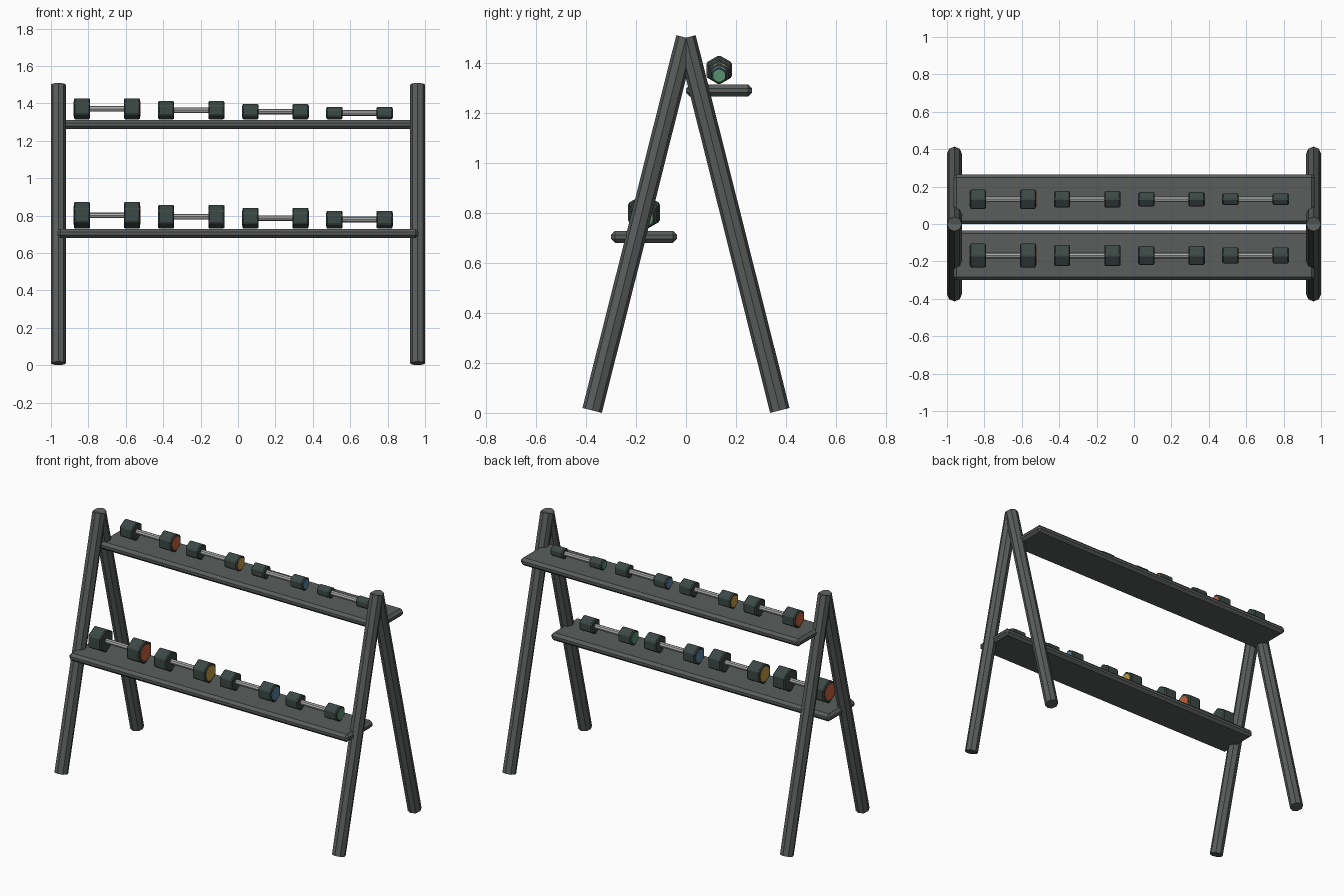
import bpy, math
from mathutils import Vector

if "Cube" in bpy.data.objects:
    bpy.data.objects.remove(bpy.data.objects["Cube"])


def mat(name, rgb):
    m = bpy.data.materials.new(name)
    m.diffuse_color = (*rgb, 1)
    m.use_nodes = True
    m.node_tree.nodes["Principled BSDF"].inputs["Base Color"].default_value = m.diffuse_color
    return m


FRAME = mat("frame_grey", (0.10, 0.11, 0.105))
RUBBER = mat("dark_rubber", (0.045, 0.065, 0.06))
STEEL = mat("steel", (0.40, 0.41, 0.40))
CAPS = [mat("cap_orange", (0.55, 0.12, 0.04)), mat("cap_yellow", (0.55, 0.33, 0.05)),
        mat("cap_blue", (0.10, 0.22, 0.36)), mat("cap_green", (0.10, 0.28, 0.17))]


def finish(o, name, m, bevel=0):
    o.name = name
    o.data.materials.append(m)
    if bevel:
        b = o.modifiers.new("bevel", 'BEVEL')
        b.width, b.segments = bevel, 1
    return o


def rod(name, a, b, r, sides, m, bevel=0):
    a, b = Vector(a), Vector(b)
    d = b - a
    bpy.ops.mesh.primitive_cylinder_add(vertices=sides, radius=r, depth=d.length, location=(a + b) / 2)
    o = bpy.context.object
    if abs(d.x) > 1e-6:
        o.rotation_euler = (0, math.pi / 2, 0)
        if sides == 6:  # hexagon rests with a corner up
            o.rotation_euler = (math.pi / 2, 0, math.pi / 2)
    else:
        o.rotation_euler = (-math.atan2(d.y, d.z), 0, 0)
    return finish(o, name, m, bevel)


# A-frame legs
for sx, side in ((-1, "left"), (1, "right")):
    for sy, end in ((-1, "front"), (1, "back")):
        rod(f"{end}_leg_{side}", (sx * 0.96, sy * 0.375, 0.01), (sx * 0.96, 0, 1.5), 0.04, 8, FRAME)


# Hex dumbbell: bar, two heads, coloured end caps
def dumbbell(name, x, y, z, r, cap):
    rod(name + "_bar", (x - 0.12, y, z), (x + 0.12, y, z), 0.0155, 8, STEEL)
    for s, side in ((-1, "left"), (1, "right")):
        rod(f"{name}_head_{side}", (x + s * 0.134, y, z), (x + s * 0.134 + 0.086 * 0.5, y, z), r, 6, RUBBER, 0.006)
        h = bpy.context.object
        h.location.x = x + s * 0.134
        h.scale.z = 2
        bpy.ops.object.transform_apply(location=False, rotation=False, scale=True)
        rod(f"{name}_cap_{side}", (x + s * 0.170, y, z), (x + s * 0.179, y, z), r * 0.68, 12, cap)


# Shelves and their rows of dumbbells
for row, y, z, r0 in (("lower", -0.168, 0.704, 0.0735), ("upper", 0.1325, 1.288, 0.059)):
    bpy.ops.mesh.primitive_cube_add(size=1, location=(0, y, z))
    shelf = bpy.context.object
    shelf.scale = (1.932, 0.264, 0.048)
    bpy.ops.object.transform_apply(location=False, rotation=False, scale=True)
    finish(shelf, row + "_shelf", FRAME, 0.016)
    for i in range(4):
        r = r0 - i * 0.0077
        dumbbell(f"{row}_dumbbell_{i + 1}", -0.7 + i * 0.45, y, z + 0.024 + r, r, CAPS[i])
